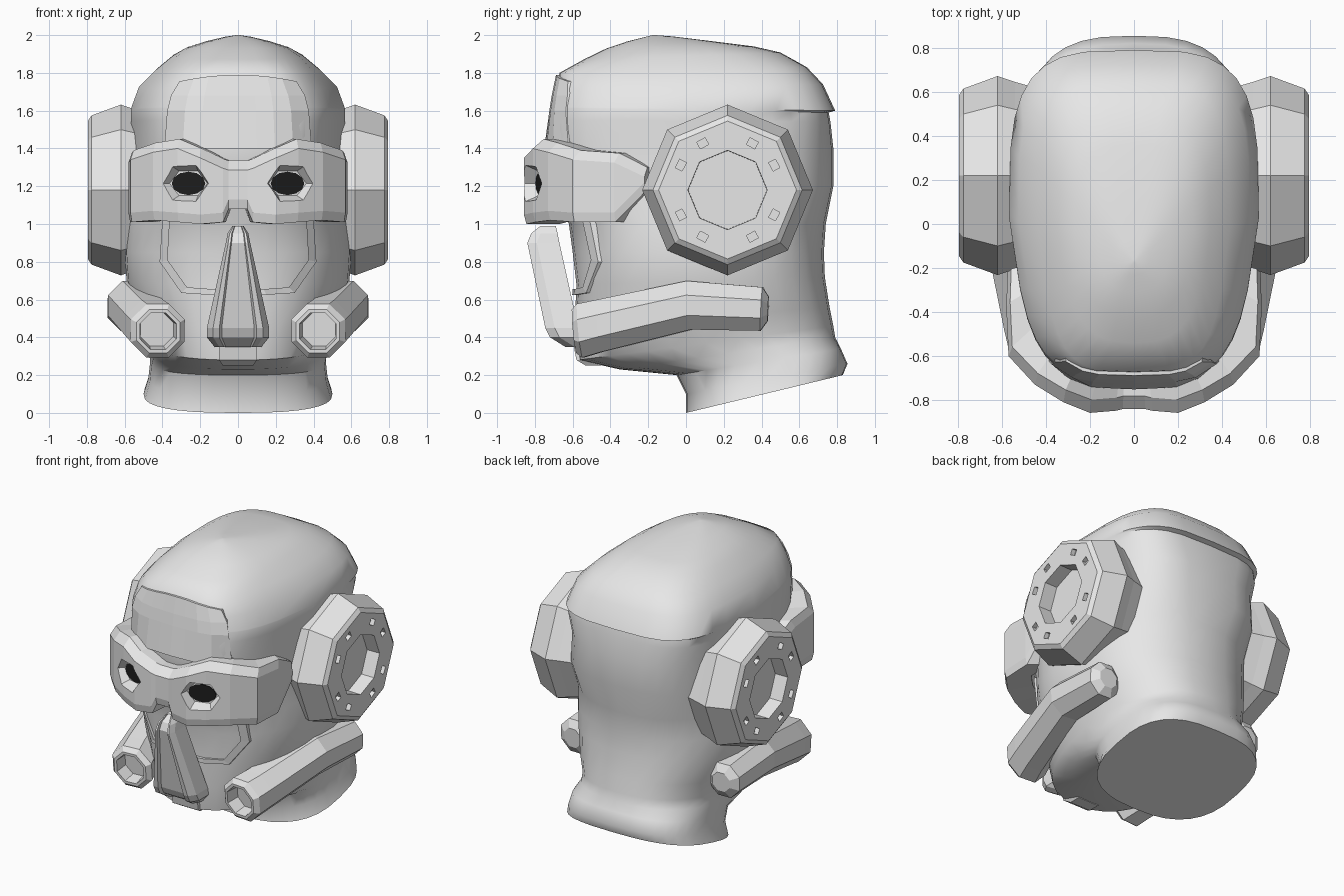
import bpy, bmesh
from math import sin, cos, pi, radians
from mathutils import Vector, Matrix
from mathutils.bvhtree import BVHTree

cube = bpy.data.objects.get("Cube")
if cube:
    bpy.data.objects.remove(cube, do_unlink=True)


def material(name, value):
    m = bpy.data.materials.new(name)
    m.use_nodes = True
    col = (value, value, value, 1)
    m.diffuse_color = col
    m.node_tree.nodes["Principled BSDF"].inputs["Base Color"].default_value = col
    return m


GREY = material("light grey", 0.8)
BLACK = material("lens black", 0.012)


def finish(name, bm, mat=GREY):
    bmesh.ops.recalc_face_normals(bm, faces=bm.faces)
    me = bpy.data.meshes.new(name)
    bm.to_mesh(me)
    bm.free()
    me.materials.append(mat)
    ob = bpy.data.objects.new(name, me)
    bpy.context.collection.objects.link(ob)
    return ob


def loft(name, rings, mat=GREY):
    """Skin closed rings of points in order and cap both ends."""
    bm = bmesh.new()
    vs = [[bm.verts.new(p) for p in r] for r in rings]
    n = len(vs[0])
    for a, b in zip(vs, vs[1:]):
        for i in range(n):
            j = (i + 1) % n
            bm.faces.new((a[i], a[j], b[j], b[i]))
    bm.faces.new(vs[0])
    bm.faces.new(vs[-1])
    return finish(name, bm, mat)


def ring(center, normal, r, n=8, turn=pi / 8):
    nrm = Vector(normal).normalized()
    u = Vector((0, 0, 1)).cross(nrm).normalized()
    v = nrm.cross(u)
    return [Vector(center) + u * r * cos(turn + 2 * pi * i / n)
            + v * r * sin(turn + 2 * pi * i / n) for i in range(n)]


def flip(rings, s):
    return [[(p[0] * s, p[1], p[2]) for p in r] for r in rings]


def select(ob):
    bpy.ops.object.select_all(action='DESELECT')
    ob.select_set(True)
    bpy.context.view_layer.objects.active = ob


def cut(ob, cutter):
    mod = ob.modifiers.new("cut", 'BOOLEAN')
    mod.operation = 'DIFFERENCE'
    mod.solver = 'EXACT'
    mod.object = cutter
    cutter.hide_render = True
    select(ob)
    bpy.ops.object.modifier_apply(modifier=mod.name)
    bpy.data.objects.remove(cutter, do_unlink=True)


# Head and neck: tilted sections (front y, front z, back y, back z, half width),
# grouped by boxiness at the front and back and by taper towards the front
GROUPS = [
    (2.6, 2.8, 0, [(0.0, 0.0, 0.83, 0.2, 0.5), (0.0, 0.1, 0.855, 0.26, 0.475),
                   (-0.05, 0.2, 0.82, 0.34, 0.465)]),
    (2.5, 2.5, 0.12, [(-0.35, 0.23, 0.79, 0.4, 0.47), (-0.57, 0.28, 0.78, 0.46, 0.485),
                      (-0.59, 0.45, 0.76, 0.56, 0.53)]),
    (2.3, 2.3, 0, [(-0.58, 0.68, 0.735, 0.72, 0.59), (-0.6, 0.85, 0.73, 0.85, 0.6),
                   (-0.62, 1.0, 0.74, 1.0, 0.59)]),
    (3.6, 3.0, 0.18, [(-0.7, 1.2, 0.78, 1.2, 0.57), (-0.735, 1.4, 0.78, 1.4, 0.56)]),
    (4.0, 3.6, 0.18, [(-0.715, 1.55, 0.765, 1.54, 0.567), (-0.705, 1.615, 0.755, 1.59, 0.567),
                      (-0.705, 1.62, 0.79, 1.6, 0.567), (-0.69, 1.71, 0.725, 1.74, 0.525),
                      (-0.67, 1.8, 0.64, 1.83, 0.435)]),
    (2.8, 3.0, 0.1, [(-0.54, 1.872, 0.5, 1.908, 0.345), (-0.42, 1.93, 0.36, 1.94, 0.27),
                     (-0.31, 1.967, 0.12, 1.97, 0.165), (-0.23, 1.987, -0.07, 1.993, 0.07)]),
]


def head_ring(nf, nb, taper, yf, zf, yb, zb, w, n=32):
    pts = []
    for i in range(n):
        a = 2 * pi * i / n
        e = 2 / (nb if sin(a) > 0 else nf)
        c = abs(cos(a)) ** e * (1 if cos(a) > 0 else -1)
        s = abs(sin(a)) ** e * (1 if sin(a) > 0 else -1)
        t = 0.5 + 0.5 * s
        pts.append((w * c * (1 + taper * min(0, s)), yf + (yb - yf) * t, zf + (zb - zf) * t))
    return pts


head_rings = [head_ring(*shape, *s) for *shape, rows in GROUPS for s in rows]
head_rings.append([(0.1 * p[0], -0.17 + 0.1 * (p[1] + 0.17), 2.0) for p in head_rings[-1]])
head = loft("head", head_rings)
select(head)
bpy.ops.object.shade_smooth_by_angle(angle=radians(50))
tree = BVHTree.FromPolygons([v.co for v in head.data.vertices],
                            [p.vertices for p in head.data.polygons])


def face_y(x, z):
    hit = tree.ray_cast(Vector((x, -2, z)), Vector((0, 1, 0)))[0]
    return hit.y if hit else -0.5


# Forehead plate, nearly flush with the skull
rings = []
for i in range(-4, 5):
    t = i / 4
    edge = [(0.31 * t, 1.79 - 0.035 * t * t), (0.355 * t, 1.68), (0.375 * t, 1.6),
            (0.39 * t, 1.4)]
    rings.append([(x, face_y(x, z) - 0.016, z) for x, z in edge]
                 + [(x, face_y(x, z) + 0.06, z) for x, z in reversed(edge)])
loft("forehead_plate", rings)

# Goggle mask wrapping to the sides (x, y, top z, bottom z)
HALF = [
    (0.05, -0.84, 1.335, 1.08), (0.08, -0.848, 1.345, 1.01),
    (0.2, -0.858, 1.4, 1.0), (0.32, -0.81, 1.45, 1.01),
    (0.45, -0.73, 1.43, 1.02), (0.57, -0.6, 1.39, 1.01),
    (0.58, -0.38, 1.375, 1.01), (0.575, -0.22, 1.3, 1.17),
]
columns = [(-x, y, a, b) for x, y, a, b in reversed(HALF)] + HALF
rings = []
for x, y, zt, zb in columns:
    rings.append([(x * 0.8, y * 0.78, zt), (x * 0.97, y * 0.93, zt),
                  (x, y, zt - 0.05), (x, y, zb + 0.05),
                  (x * 0.985, y * 0.985, zb), (x * 0.8, y * 0.78, zb)])
mask = loft("goggle_mask", rings)


def eye_ring(cx, hx, hz, y, n=6, dy=0):
    return [(cx + hx * cos(2 * pi * i / n),
             y + 0.3 * hx * cos(2 * pi * i / n) + dy,
             1.215 + hz * sin(2 * pi * i / n)) for i in range(n)]


# Eye sockets and dark lenses
for s, side in ((1, "left"), (-1, "right")):
    socket = [eye_ring(0.33, 0.185, 0.16, -0.92), eye_ring(0.262, 0.1, 0.075, -0.765)]
    cut(mask, loft("socket_cutter", flip(socket, s)))
    lens = [eye_ring(0.262, 0.089, 0.062, -0.765, 12, d) for d in (-0.005, 0.003)]
    loft(side + "_lens", flip(lens, s), BLACK)

# Nose guard: tapering wedge (z, half width, front y, back y)
rings = []
for z, w, yf, yb in ((0.99, 0.03, -0.77, -0.69), (0.95, 0.055, -0.82, -0.68),
                     (0.9, 0.065, -0.84, -0.67), (0.45, 0.165, -0.745, -0.57),
                     (0.4, 0.165, -0.72, -0.56), (0.35, 0.125, -0.64, -0.55)):
    rings.append([(-w, yb, z), (-w, yf + 0.05, z), (-w * 0.8, yf, z), (-w * 0.6, yf, z),
                  (-w * 0.52, yf + 0.02, z), (w * 0.52, yf + 0.02, z),
                  (w * 0.6, yf, z), (w * 0.8, yf, z), (w, yf + 0.05, z), (w, yb, z)])
loft("nose_guard", rings)

# Chin block under the nose guard
loft("chin_block", [[(-w, y, z), (w, y, z), (w, -0.45, z), (-w, -0.45, z)]
                    for z, w, y in ((0.25, 0.08, -0.53), (0.28, 0.1, -0.58), (0.38, 0.1, -0.6))])

# Raised frame around the mouth panel, laid on the face
path = [(0.4, 1.03), (0.415, 0.8), (0.3, 0.635), (0.15, 0.625), (0, 0.625)]
path += [(-x, z) for x, z in reversed(path[:-1])]
rings = []
for x, z in path:
    xi, zi = x * 0.9, z + (0.03 if z < 0.7 else 0.01)
    y, yi = face_y(x, z), face_y(xi, zi)
    rings.append([(x, y + 0.05, z), (x, y - 0.02, z), (xi, yi - 0.02, zi), (xi, yi + 0.05, zi)])
loft("mouth_frame", rings)

# Octagonal ear cups and breathing canisters on both sides
for s, side in ((1, "left"), (-1, "right")):
    cup = [ring((x, 0.22, 1.18), (1, 0, 0), r, turn=0) for x, r in (
        (0.45, 0.4), (0.54, 0.425), (0.62, 0.452), (0.775, 0.395),
        (0.795, 0.365), (0.795, 0.21), (0.7, 0.208))]
    ear = loft(side + "_ear_cup", flip(cup, s))
    holes = bmesh.new()
    for k in range(4):
        for d in (-17, 17):
            a = radians(45 + 90 * k + d)
            pos = Vector((0.795 * s, 0.22 + 0.28 * cos(a), 1.18 + 0.28 * sin(a)))
            bmesh.ops.create_cube(holes, size=1, matrix=Matrix.Translation(pos)
                                  @ Matrix.Rotation(a, 4, 'X')
                                  @ Matrix.Diagonal((0.06, 0.04, 0.05, 1)))
    cut(ear, finish("hole_cutter", holes))

    front, mid, back = Vector((0.425, -0.56, 0.435)), Vector((0.56, 0.02, 0.57)), Vector((0.575, 0.4, 0.55))
    aim = Vector((-0.08, -1, -0.1)).normalized()
    tube = [ring(front + aim * d, aim, r) for d, r in (
        (-0.06, 0.095), (0.03, 0.105), (0.03, 0.125), (0.0, 0.155))]
    tube += [ring(front - aim * 0.1 + Vector((0.02, 0, 0.015)), aim, 0.15),
             ring(mid, (-0.12, -1, -0.08), 0.14),
             ring(back, (-0.04, -1, 0.05), 0.125),
             ring(back + Vector((0, 0.035, 0)), (-0.04, -1, 0.05), 0.07)]
    loft(side + "_canister", flip(tube, s))
